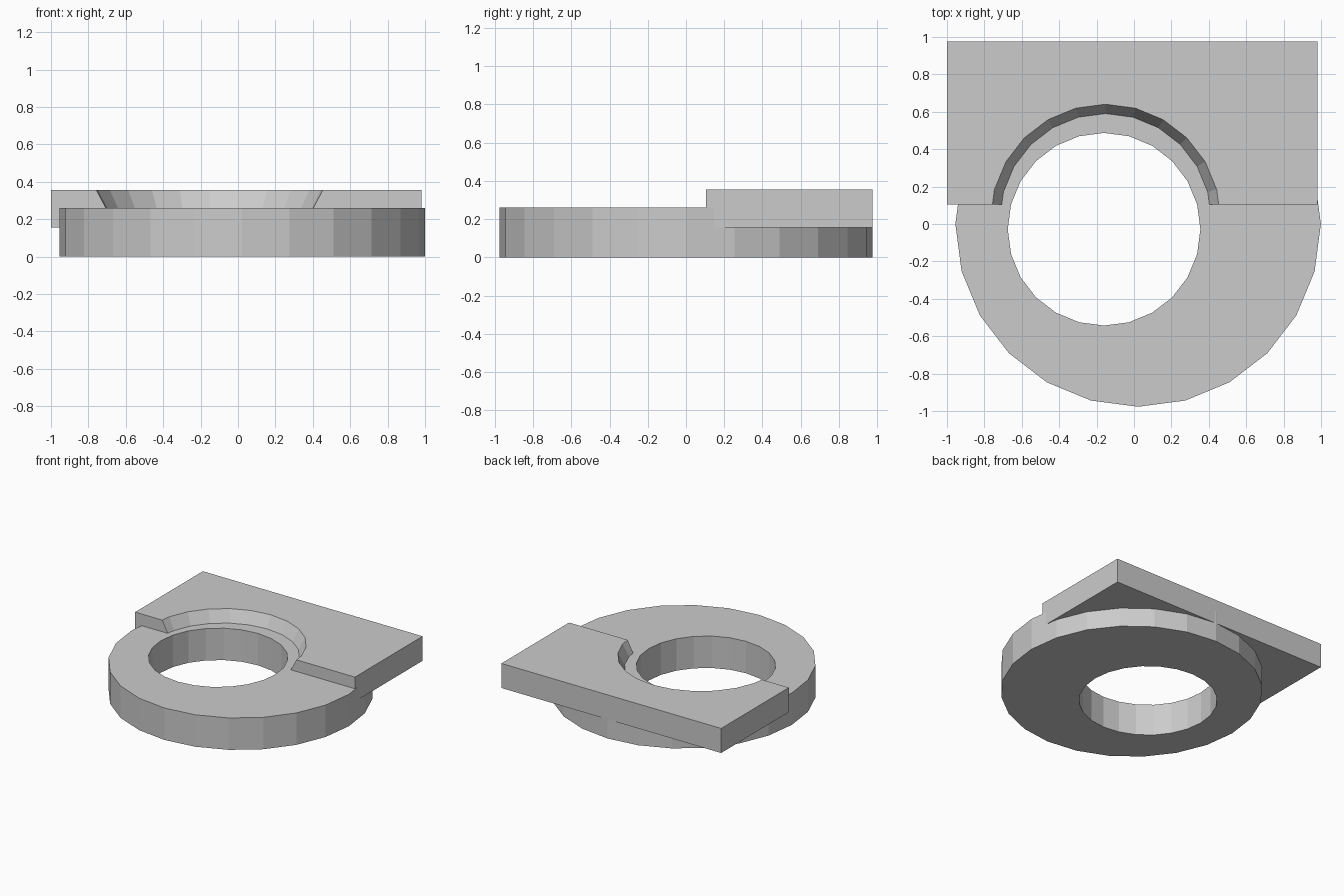
import bpy

if "Cube" in bpy.data.objects:
    bpy.data.objects.remove(bpy.data.objects["Cube"])


def frustum(name, x, y, z0, z1, r0, r1):
    bpy.ops.mesh.primitive_cone_add(vertices=24, radius1=r0, radius2=r1,
                                    depth=z1 - z0, location=(x, y, (z0 + z1) / 2))
    obj = bpy.context.object
    obj.name = name
    return obj


def box(name, lo, hi):
    bpy.ops.mesh.primitive_cube_add(size=1, location=[(a + b) / 2 for a, b in zip(lo, hi)])
    obj = bpy.context.object
    obj.name = name
    obj.scale = [b - a for a, b in zip(lo, hi)]
    bpy.ops.object.transform_apply(location=False, rotation=False, scale=True)
    return obj


def combine(target, other, operation):
    mod = target.modifiers.new(operation.lower(), 'BOOLEAN')
    mod.operation = operation
    mod.solver = 'EXACT'
    mod.object = other
    bpy.context.view_layer.objects.active = target
    bpy.ops.object.modifier_apply(modifier=mod.name)
    bpy.data.objects.remove(other, do_unlink=True)


# Rear plate with a flared half-round recess
plate = box("rear_plate", (-1, 0.105, 0.155), (0.98, 0.976, 0.355))
flare = frustum("flare_cutter", -0.152, 0.025, 0.10, 0.40, 0.481, 0.639)
combine(plate, flare, 'DIFFERENCE')

# Round base joined to the plate
base = frustum("ring_base", 0.022, 0, 0, 0.26, 0.977, 0.977)
combine(base, plate, 'UNION')

# Off-centre through hole
hole = frustum("hole_cutter", -0.16, -0.028, -0.1, 0.5, 0.515, 0.515)
combine(base, hole, 'DIFFERENCE')
